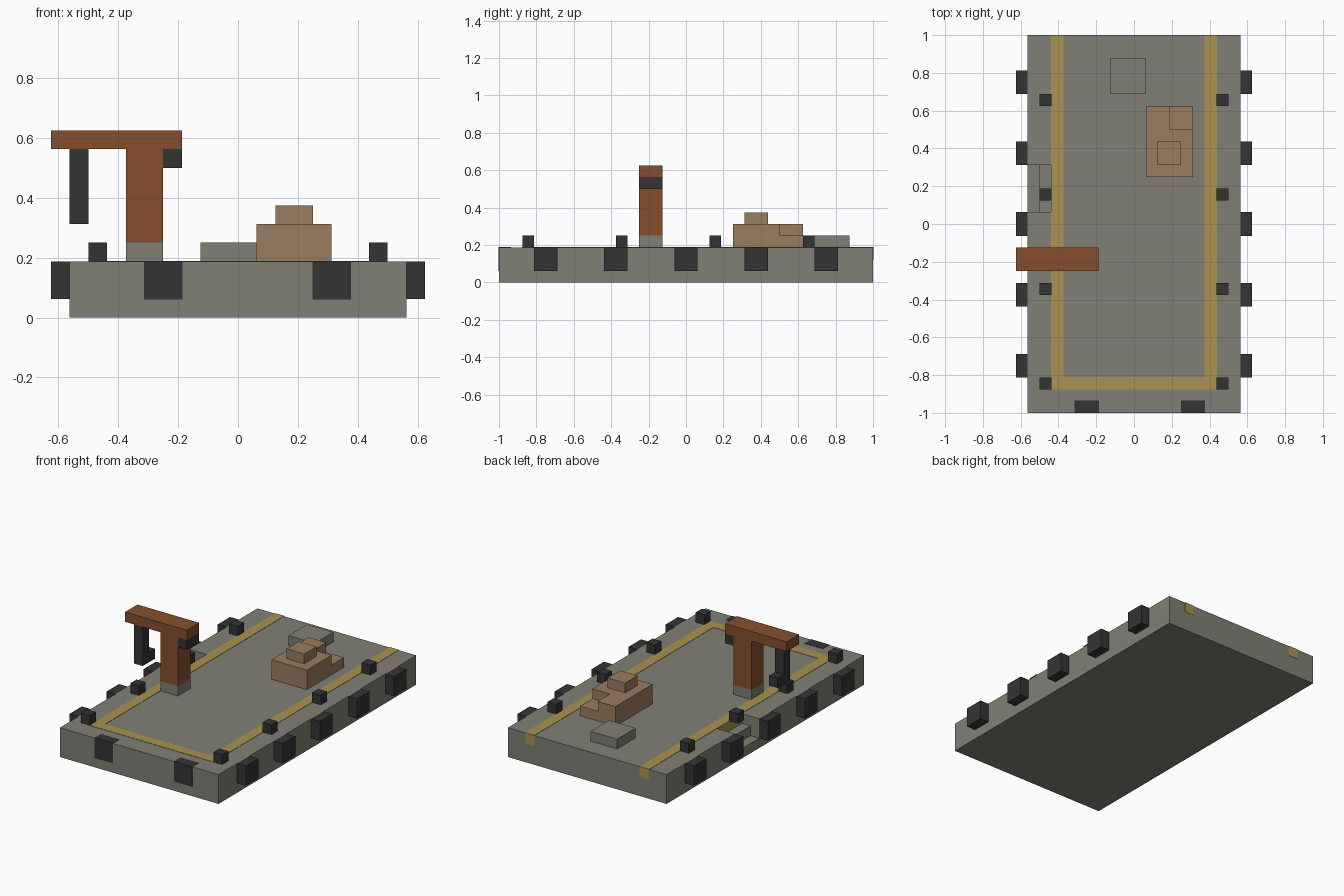
import bpy, bmesh
from mathutils import Vector

if "Cube" in bpy.data.objects:
    bpy.data.objects.remove(bpy.data.objects["Cube"])

U = 1 / 16      # block size; all sizes below are in blocks
SKIN = 0.03     # how far painted parts stand proud


def material(name, rgb):
    lin = [((c / 255 + 0.055) / 1.055) ** 2.4 for c in rgb] + [1]
    m = bpy.data.materials.new(name)
    m.use_nodes = True
    m.diffuse_color = lin
    bsdf = m.node_tree.nodes["Principled BSDF"]
    bsdf.inputs["Base Color"].default_value = lin
    bsdf.inputs["Roughness"].default_value = 0.9
    return m


concrete = material("concrete", (128, 128, 118))
rubber = material("dark rubber", (52, 52, 52))
yellow = material("yellow paint", (170, 147, 80))
rust = material("rust steel", (134, 79, 47))
crate = material("tan crate", (154, 125, 96))


def prism(name, points, depth, mat):
    """Extrude a flat outline along a vector, in block units."""
    bm = bmesh.new()
    face = bm.faces.new([bm.verts.new(Vector(p) * U) for p in points])
    grown = bmesh.ops.extrude_face_region(bm, geom=[face])["geom"]
    verts = [v for v in grown if isinstance(v, bmesh.types.BMVert)]
    bmesh.ops.translate(bm, vec=Vector(depth) * U, verts=verts)
    bmesh.ops.recalc_face_normals(bm, faces=bm.faces)
    mesh = bpy.data.meshes.new(name)
    bm.to_mesh(mesh)
    bm.free()
    mesh.materials.append(mat)
    ob = bpy.data.objects.new(name, mesh)
    bpy.context.scene.collection.objects.link(ob)
    return ob


def box(name, x, y, z, mat, grow=0):
    """Box from (low, high) ranges in block units."""
    (x0, x1), (y0, y1), (z0, z1) = [(a - grow, b + grow) for a, b in (x, y, z)]
    outline = [(x0, y0, z0), (x1, y0, z0), (x1, y1, z0), (x0, y1, z0)]
    return prism(name, outline, (0, 0, z1 - z0), mat)


def span(side, a, b):
    return tuple(sorted((side * a, side * b)))


# Pier slab with two steps cut into its right edge
slab = box("pier_slab", (-9, 9), (-16, 16), (0, 3), concrete)
stair = [(-10, 1), (-8, 1), (-8, 2), (-7, 2), (-7, 4), (-10, 4)]
cutter = prism("stair_cutter", [(x, 1, z) for x, z in stair], (0, 4, 0), concrete)
cutter.hide_render = True
cut = slab.modifiers.new("stairs", "BOOLEAN")
cut.operation = "DIFFERENCE"
cut.solver = "EXACT"
cut.object = cutter
bpy.context.view_layer.update()
evaluated = slab.evaluated_get(bpy.context.evaluated_depsgraph_get())
slab_mesh = bpy.data.meshes.new_from_object(evaluated)
slab.modifiers.clear()
slab.data = slab_mesh
bpy.data.objects.remove(cutter)

# Painted safety lines, bollards and side fenders
for side, label in ((1, "left"), (-1, "right")):
    box(f"{label}_safety_line", span(side, 6, 7), (-14, 16), (2, 3), yellow, SKIN)
    for i, y in enumerate(range(-14, 16, 8)):
        box(f"{label}_bollard_{i + 1}", span(side, 7, 8), (y, y + 1), (3, 4), rubber)
    for i, y in enumerate(range(-13, 16, 6)):
        box(f"{label}_fender_{i + 1}", span(side, 9, 10), (y, y + 2), (1, 3), rubber)
box("front_safety_line", (-6, 6), (-14, -13), (2, 3), yellow, SKIN)

# Front fenders set flush in the slab
for label, x in (("right", -5), ("left", 4)):
    box(f"front_{label}_fender", (x, x + 2), (-16, -15), (1, 3), rubber, SKIN)

# Crane
depth = (-4, -2)
box("crane_base", (-6, -4), depth, (3, 4), concrete)
box("crane_column", (-6, -4), depth, (4, 9), rust)
box("crane_arm", (-10, -3), depth, (9, 10), rust)
box("crane_counterweight", (-4, -3), depth, (8, 9), rubber)
hook = [(-4, 9), (-4, 5), (-2, 5), (-2, 6), (-3, 6), (-3, 9)]
prism("crane_hook", [(-9, y, z) for y, z in hook], (1, 0, 0), rubber)

# Cargo stack with one low corner, and a low concrete block
box("cargo_bottom", (1, 5), (4, 10), (3, 4), crate)
layer = [(1, 4), (5, 4), (5, 8), (3, 8), (3, 10), (1, 10)]
prism("cargo_middle", [(x, y, 4) for x, y in layer], (0, 0, 1), crate)
box("cargo_top", (2, 4), (5, 7), (5, 6), crate)
box("low_block", (-2, 1), (11, 14), (3, 4), concrete)
